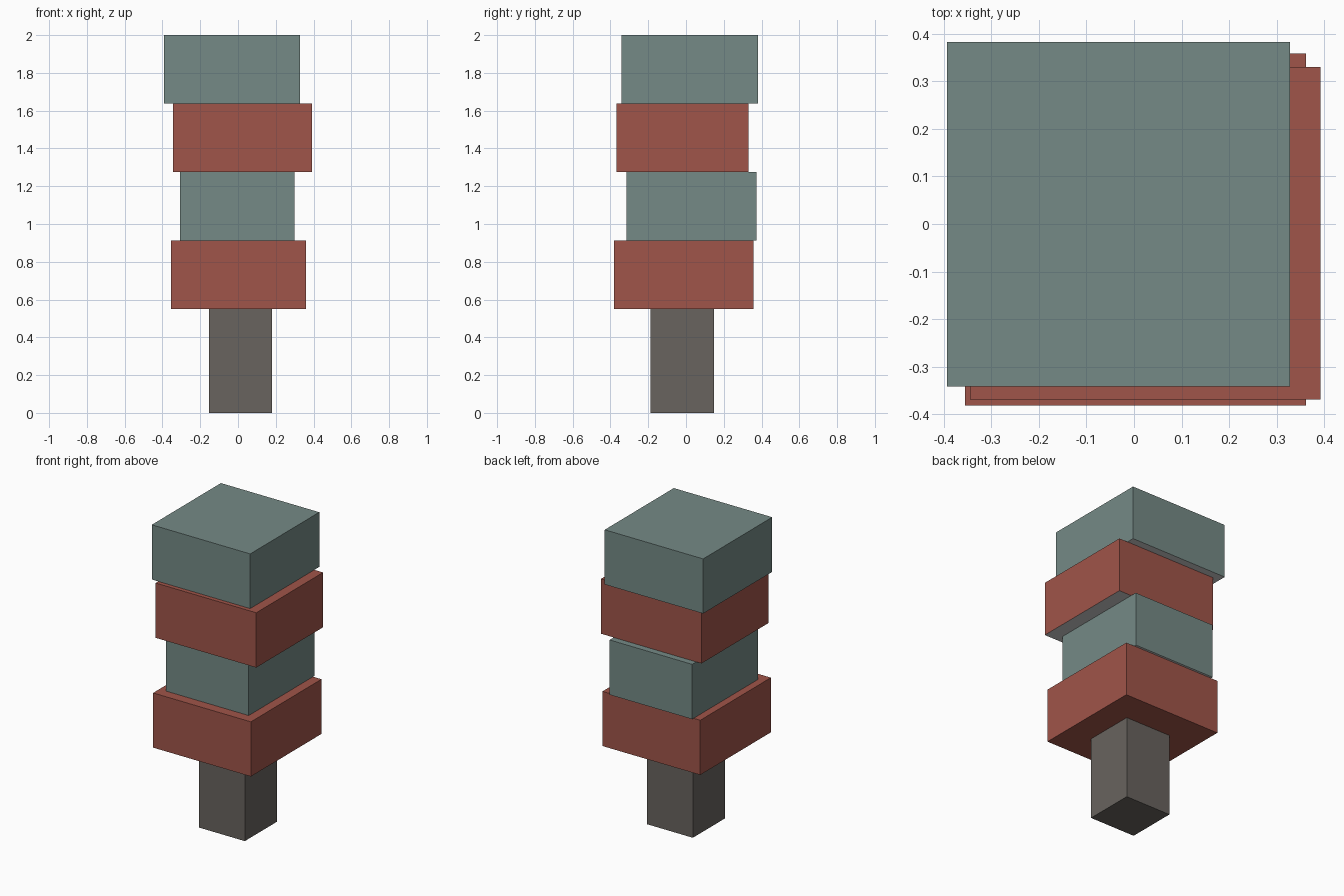
import bpy, bmesh
from mathutils import Matrix, Vector

if "Cube" in bpy.data.objects:
    bpy.data.objects.remove(bpy.data.objects["Cube"])


def paint(name, rgb):
    mat = bpy.data.materials.new(name)
    mat.diffuse_color = (*rgb, 1)
    mat.use_nodes = True
    mat.node_tree.nodes["Principled BSDF"].inputs["Base Color"].default_value = mat.diffuse_color
    return mat


def block(name, x, y, z, mat, bare_base=False):
    """Box spanning the given (min, max) ranges; bare_base leaves the underside grey."""
    low, high = Vector((x[0], y[0], z[0])), Vector((x[1], y[1], z[1]))
    bm = bmesh.new()
    bmesh.ops.create_cube(bm, size=1, matrix=Matrix.LocRotScale(None, None, high - low))
    bm.normal_update()
    if bare_base:
        for face in bm.faces:
            if face.normal.z < -0.5:
                face.material_index = 1
    mesh = bpy.data.meshes.new(name)
    bm.to_mesh(mesh)
    bm.free()
    mesh.materials.append(mat)
    if bare_base:
        mesh.materials.append(None)
    obj = bpy.data.objects.new(name, mesh)
    obj.location = (low + high) / 2
    bpy.context.collection.objects.link(obj)
    return obj


red = paint("brick_red", (0.35, 0.09, 0.067))
teal = paint("grey_teal", (0.178, 0.254, 0.238))
brown = paint("dark_brown", (0.138, 0.125, 0.112))

# Narrow post
block("post", (-0.154, 0.181), (-0.187, 0.148), (0, 0.55), brown)

# Stacked, slightly shifted blocks
block("lower_red_block", (-0.355, 0.361), (-0.381, 0.358), (0.55, 0.912), red)
block("lower_teal_block", (-0.306, 0.299), (-0.315, 0.373), (0.912, 1.275), teal, True)
block("upper_red_block", (-0.345, 0.392), (-0.369, 0.330), (1.275, 1.638), red, True)
block("upper_teal_block", (-0.393, 0.328), (-0.341, 0.382), (1.638, 2.0), teal, True)
